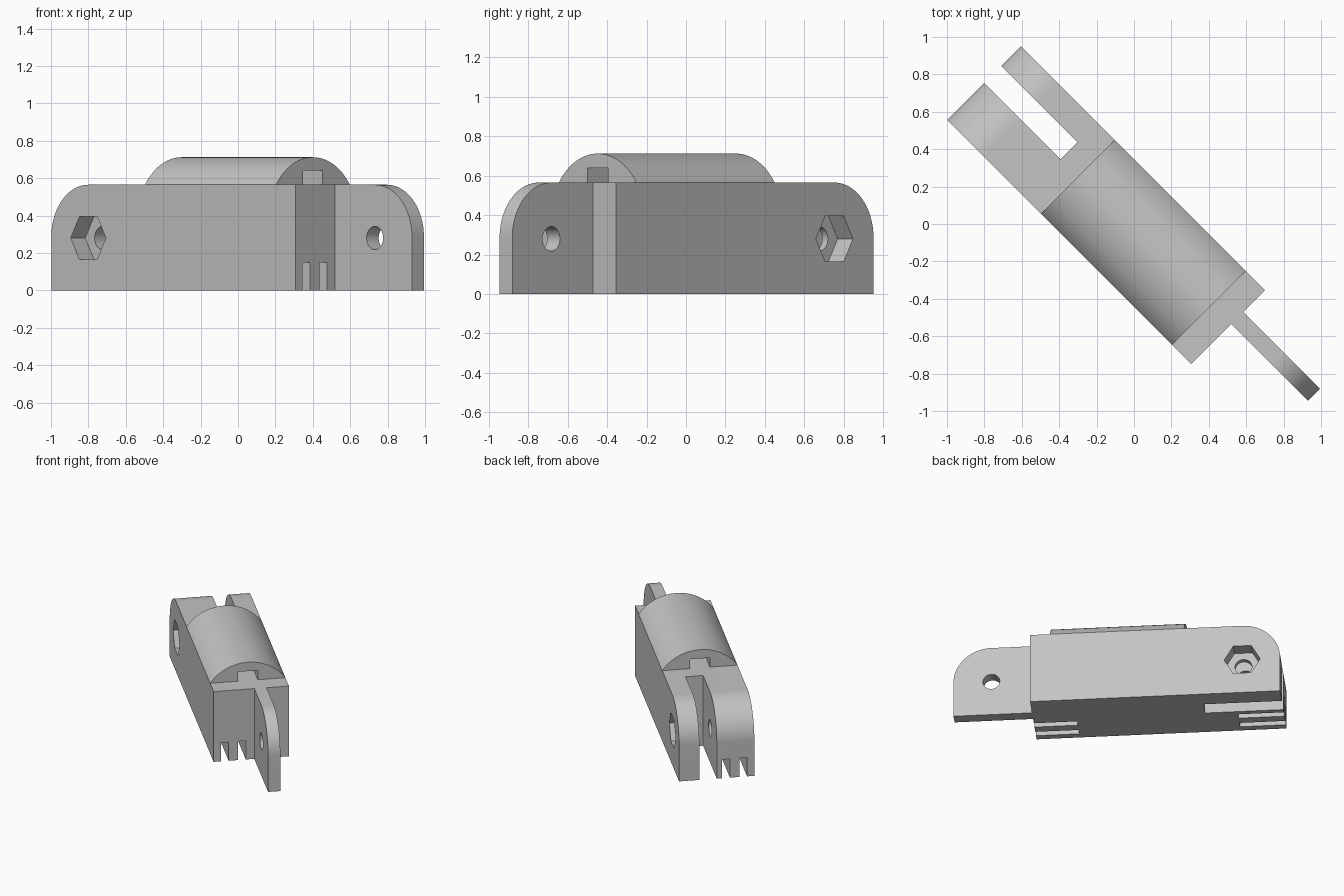
import bpy, bmesh
from math import sin, cos, pi, asin
from mathutils import Matrix, Vector

if "Cube" in bpy.data.objects:
    bpy.data.objects.remove(bpy.data.objects["Cube"])

grey = bpy.data.materials.new("plain grey")
grey.diffuse_color = (0.55, 0.55, 0.55, 1)
grey.use_nodes = True
grey.node_tree.nodes["Principled BSDF"].inputs["Base Color"].default_value = grey.diffuse_color

TOP, R = 0.565, 0.28              # body height, end rounding
V0, V1 = -0.312, 0.245            # body side planes
TURN = Matrix.Rotation(-pi / 4, 4, 'Z')   # long axis lies on the diagonal


def prism(name, pts, origin, a, b, sweep):
    """Extrude a closed 2D profile (axes a, b) along the sweep vector."""
    bm = bmesh.new()
    o, a, b = Vector(origin), Vector(a), Vector(b)
    face = bm.faces.new([bm.verts.new(o + a * p + b * q) for p, q in pts])
    ext = bmesh.ops.extrude_face_region(bm, geom=[face])
    bmesh.ops.translate(bm, vec=Vector(sweep),
                        verts=[g for g in ext["geom"] if isinstance(g, bmesh.types.BMVert)])
    bmesh.ops.recalc_face_normals(bm, faces=bm.faces)
    bm.transform(TURN)
    me = bpy.data.meshes.new(name)
    bm.to_mesh(me)
    bm.free()
    me.materials.append(grey)
    ob = bpy.data.objects.new(name, me)
    bpy.context.collection.objects.link(ob)
    return ob


def side_prism(name, pts, v0, v1):
    return prism(name, pts, (0, v0, 0), (1, 0, 0), (0, 0, 1), (0, v1 - v0, 0))


def box(name, u0, u1, v0, v1, z0, z1):
    return side_prism(name, [(u0, z0), (u1, z0), (u1, z1), (u0, z1)], v0, v1)


def ring(u, z, r, n):
    return [(u + r * cos(2 * pi * i / n), z + r * sin(2 * pi * i / n)) for i in range(n)]


def cut(ob, cutters):
    bpy.context.view_layer.objects.active = ob
    for c in cutters:
        m = ob.modifiers.new("cut", 'BOOLEAN')
        m.operation, m.solver, m.object = 'DIFFERENCE', 'EXACT', c
        bpy.ops.object.modifier_apply(modifier=m.name)
        bpy.data.objects.remove(c)


def rounded_end(u_end, u_back, side):
    """Side profile with a quarter round on the outer top corner."""
    c = u_end - side * R
    arc = [(c + side * R * cos(t), TOP - R + R * sin(t))
           for t in (pi / 2 * i / 20 for i in range(21))]
    return [(u_back, 0), (u_end, 0)] + arc + [(u_back, TOP)]


# Main body with forked end
END, PIV, HZ = -1.10, -0.82, 0.28
body = side_prism("body", rounded_end(END, 0.746, -1), V0, V1)
cutters = [
    box("fork_gap", END - 0.1, -0.523, -0.034, 0.095, -0.1, 0.8),
    side_prism("pivot_bore", ring(PIV, HZ, 0.0625, 32), -0.5, 0.5),
    side_prism("hex_recess", ring(PIV, HZ, 0.133, 6), V0 - 0.1, V0 + 0.11),
    side_prism("hex_recess", ring(PIV, HZ, 0.133, 6), V1 - 0.11, V1 + 0.1),
]
# Narrow slots under both ends
for v in (-0.258, -0.131):
    cutters.append(box("slot", END - 0.1, END + 0.34, v, v + 0.057, -0.1, 0.15))
    cutters.append(box("slot", 0.746 - 0.32, 0.85, v, v + 0.057, -0.1, 0.15))
cut(body, cutters)

# Hinge tongue with pin hole
tongue = side_prism("tongue", rounded_end(1.326, 0.746, 1), -0.011, 0.08)
cut(tongue, [side_prism("pin_hole", ring(1.046, HZ, 0.0625, 32), -0.2, 0.2)])

# Curved top pad with a rectangular channel through it
half, rise, mid = (V1 - V0) / 2, 0.147, (V0 + V1) / 2
rad = (half ** 2 + rise ** 2) / (2 * rise)
ang = asin(half / rad)
arc = [(mid + rad * sin(t), TOP + rise - rad + rad * cos(t))
       for t in (-ang + 2 * ang * i / 40 for i in range(41))]
w = 0.074
notch = [(mid + w, TOP), (mid + w, 0.64), (mid - w, 0.64), (mid - w, TOP)]
pad = prism("top_pad", arc + notch, (-0.391, 0, 0), (0, 1, 0), (0, 0, 1), (0.991, 0, 0))

# Smooth curves, sharp corners
bpy.ops.object.select_all(action='DESELECT')
for ob in (body, tongue, pad):
    ob.select_set(True)
bpy.context.view_layer.objects.active = body
bpy.ops.object.shade_smooth_by_angle(angle=pi / 6)
